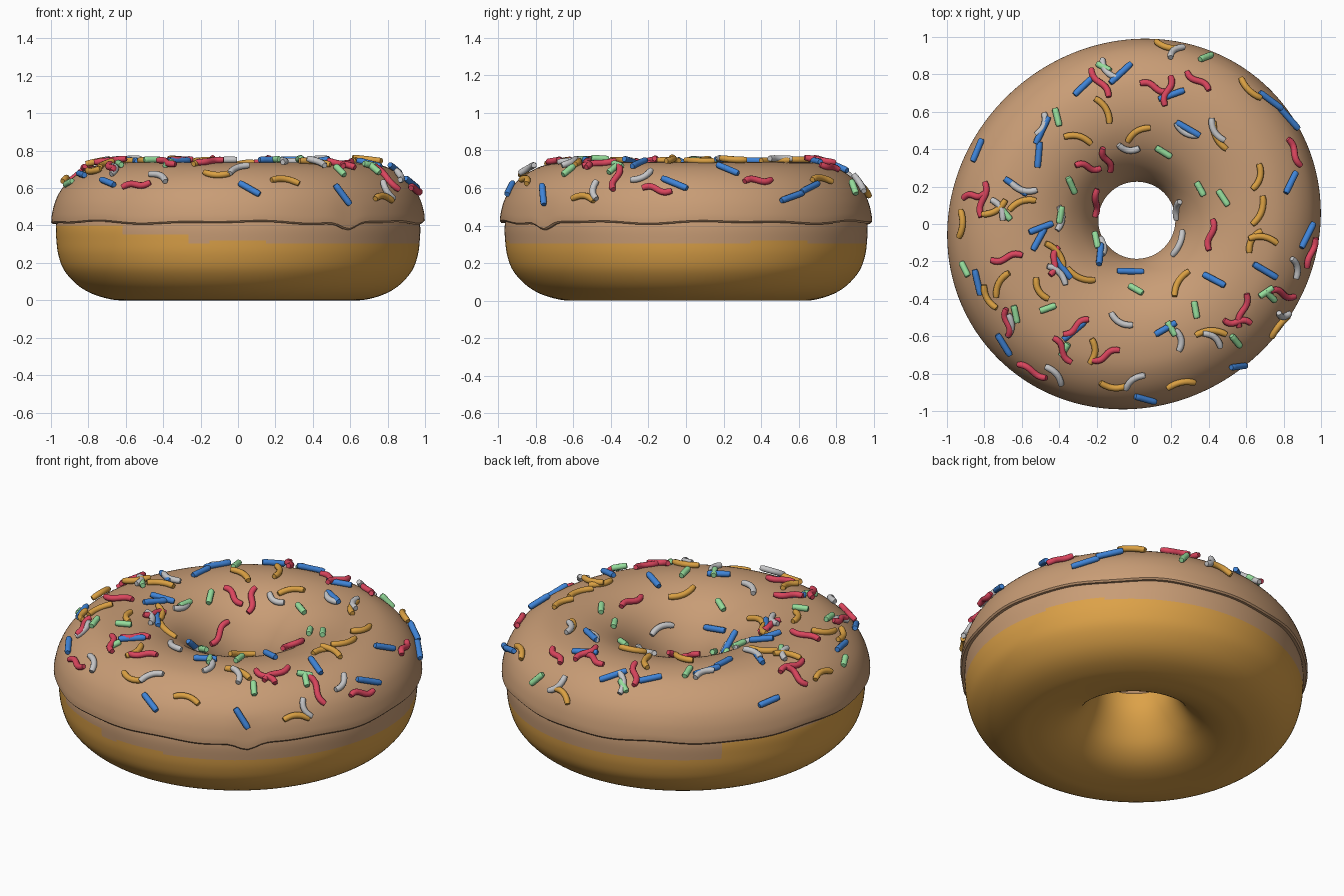
import bpy, bmesh, math, random
from mathutils import Vector, Matrix
from mathutils.bvhtree import BVHTree

if "Cube" in bpy.data.objects:
    bpy.data.objects.remove(bpy.data.objects["Cube"])

random.seed(4)
SEG = 160


def material(name, rgb):
    m = bpy.data.materials.new(name)
    m.diffuse_color = (*rgb, 1)
    m.use_nodes = True
    m.node_tree.nodes["Principled BSDF"].inputs["Base Color"].default_value = m.diffuse_color
    return m


TAN = material("tan_icing", (0.58, 0.335, 0.18))
GOLD = material("golden_dough", (0.72, 0.36, 0.065))
BLUE = material("blue", (0.05, 0.23, 0.68))
RED = material("red", (0.70, 0.06, 0.11))
ORANGE = material("amber", (0.70, 0.35, 0.055))
GREEN = material("mint_green", (0.30, 0.72, 0.33))
WHITE = material("pale_grey", (0.56, 0.56, 0.57))


def finish(bm, name, mats, angle=40):
    me = bpy.data.meshes.new(name)
    bm.to_mesh(me)
    ob = bpy.data.objects.new(name, me)
    bpy.context.collection.objects.link(ob)
    for m in mats:
        me.materials.append(m)
    bpy.ops.object.select_all(action='DESELECT')
    ob.select_set(True)
    bpy.context.view_layer.objects.active = ob
    bpy.ops.object.shade_smooth_by_angle(angle=math.radians(angle))
    return ob


def spline(pts, n, closed):
    # Catmull-Rom resampling of a profile
    out, c = [], len(pts)
    for i in range(c if closed else c - 1):
        if closed:
            q = [Vector(pts[(i + k) % c]) for k in (-1, 0, 1, 2)]
        else:
            q = [Vector(pts[min(max(i + k, 0), c - 1)]) for k in (-1, 0, 1, 2)]
        a, b, d, e = q
        for j in range(n):
            t = j / n
            out.append(0.5 * (2 * b + (d - a) * t + (2 * a - 5 * b + 4 * d - e) * t * t
                              + (3 * b - a - 3 * d + e) * t ** 3))
    if not closed:
        out.append(Vector(pts[-1]))
    return out


def warp(r, th, z):
    # slightly uneven ring: oval along the diagonal, hole a little off centre
    t = max(0, min(1, (r - 0.21) / 0.78))
    r += t * (0.03 * math.sin(2 * th) + 0.004 * math.cos(2 * th))
    return Vector((r * math.cos(th) + 0.015 * (1 - t),
                   r * math.sin(th) + 0.02 * (1 - t), z))


def wave(th):
    drip = math.exp(-((th - math.radians(308)) / 0.075) ** 2)
    return 0.005 * math.sin(7 * th) + 0.004 * math.sin(13 * th + 1) - 0.042 * drip


def revolve(prof, closed, wavy=False):
    bm = bmesh.new()
    rings = []
    for s in range(SEG):
        th = 2 * math.pi * s / SEG
        ring = []
        for r, z in prof:
            if wavy and r > 0.6:
                z += max(0, min(1, (0.56 - z) / 0.13)) * wave(th)
            ring.append(bm.verts.new(warp(r, th, z)))
        rings.append(ring)
    n = len(prof)
    for s in range(SEG):
        a, b = rings[s], rings[(s + 1) % SEG]
        for i in range(n if closed else n - 1):
            j = (i + 1) % n
            bm.faces.new((a[i], b[i], b[j], a[j]))
    bmesh.ops.recalc_face_normals(bm, faces=bm.faces)
    return bm


# Dough ring, with a pale band under the icing
dough = revolve(spline([(0.245, 0.48), (0.225, 0.42), (0.217, 0.37), (0.225, 0.28), (0.26, 0.19),
                        (0.32, 0.10), (0.40, 0.04), (0.50, 0.008), (0.60, 0), (0.68, 0.005),
                        (0.78, 0.035), (0.86, 0.085), (0.925, 0.16), (0.955, 0.24), (0.966, 0.32),
                        (0.968, 0.40), (0.95, 0.48), (0.91, 0.56), (0.83, 0.64), (0.70, 0.695),
                        (0.55, 0.695), (0.42, 0.65), (0.31, 0.57)], 5, True), True)
for f in dough.faces:
    c = f.calc_center_median()
    deg = math.degrees(math.atan2(c.y, c.x)) % 360
    low = 0.305 + 0.008 * math.sin(math.radians(3 * deg))
    if 137 < deg < 232:
        low = 0.395
    elif 232 <= deg < 254:
        low = 0.35
    f.material_index = int(c.z > low and c.xy.length > 0.6)
finish(dough, "dough", [GOLD, TAN])

# Icing shell with a wavy lip
crown = spline([(0.993, 0.422), (0.990, 0.46), (0.972, 0.53), (0.935, 0.60), (0.87, 0.665),
                (0.78, 0.715), (0.68, 0.735), (0.58, 0.735), (0.48, 0.715), (0.38, 0.67),
                (0.30, 0.60), (0.245, 0.52), (0.215, 0.45), (0.206, 0.40), (0.222, 0.375)], 4, False)
icing = revolve([Vector((0.955, 0.417)), Vector((0.985, 0.413))] + crown, False, True)
tree = BVHTree.FromBMesh(icing)
finish(icing, "icing", [TAN])

# Sprinkles: (x, y, turn) in hundredths of a unit and degrees
RAD = 0.0175


def sprinkles(name, mat, length, bend, spots):
    bm = bmesh.new()
    steps, sides = 10, 10
    for x, y, turn in spots:
        hit, nor, _, _ = tree.ray_cast(Vector((x / 100, y / 100, 2)), Vector((0, 0, -1)))
        if hit is None:
            continue
        if nor.z < 0:
            nor = -nor
        a = math.radians(turn)
        ax = Vector((math.cos(a), math.sin(a), 0))
        ax = (ax - nor * ax.dot(nor)).normalized()
        ay = nor.cross(ax)
        mid = hit + nor * random.uniform(0.008, 0.022)
        ln = length * random.uniform(0.88, 1.12)
        flip = random.choice((-1, 1))
        path = [Vector(((k / steps - 0.5) * ln, flip * bend(2 * k / steps - 1))) for k in range(steps + 1)]
        rings = []
        for k, p in enumerate(path):
            d = (path[min(k + 1, steps)] - path[max(k - 1, 0)]).normalized()
            side = ax * -d.y + ay * d.x
            along = ax * d.x + ay * d.y
            rr = RAD * (0.8 if k in (0, steps) else 1)
            c = mid + ax * p.x + ay * p.y
            rings.append([bm.verts.new(c + rr * (side * math.cos(t) + nor * math.sin(t)))
                          for t in (2 * math.pi * i / sides for i in range(sides))])
        for r0, r1 in zip(rings, rings[1:]):
            for i in range(sides):
                j = (i + 1) % sides
                bm.faces.new((r0[i], r0[j], r1[j], r1[i]))
        bm.faces.new(rings[0][::-1])
        bm.faces.new(rings[-1])
    bmesh.ops.recalc_face_normals(bm, faces=bm.faces)
    finish(bm, name, [mat], 50)


def straight(t):
    return 0


def arc(t):
    return 0.024 * (0.5 - t * t)


def ess(t):
    return 0.014 * math.sin(math.pi * t)


sprinkles("blue_sprinkles", BLUE, 0.145, straight, [
    (-83, 39, 80), (-27, 73, 48), (-7, 80, 50), (20, 69, 20), (72, 65, -15), (82, 56, -20),
    (83, 22, 55), (92, -6, 45), (70, -25, -30), (43, -30, -28), (-49, 50, 65), (-51, 37, 85),
    (29, 51, -30), (-50, -2, 20), (-51, -8, 60), (-2, -26, 8), (-19, -17, 60), (-32, -57, 40),
    (-69, -64, -70), (-83, -31, -80), (55, -75, -40), (6, -93, -45), (-63, 20, -35),
    (-39, -23, -50), (17, -56, 30)])
sprinkles("red_sprinkles", RED, 0.17, ess, [
    (-18, 75, -60), (11, 73, -15), (18, 71, 80), (34, 76, -45), (85, 38, -60), (-25, 31, -15),
    (-15, 35, -70), (-22, 12, -60), (42, -6, 85), (-85, 15, 5), (-80, 13, 85), (-68, -18, 8),
    (-67, -52, 85), (-38, -67, -55), (-31, -55, 30), (-15, -70, 20), (58, -46, 80),
    (55, -52, -10), (-54, -78, -15), (-43, -20, 70), (79, -37, -20), (93, -15, 65)])
sprinkles("amber_sprinkles", ORANGE, 0.15, arc, [
    (17, 94, -50), (61, 71, -50), (-16, 61, -60), (-30, 46, -15), (2, 49, 35), (45, 47, -65),
    (67, 7, 70), (66, 25, 75), (69, -8, -10), (25, -32, 65), (-50, -35, -60), (-29, -28, -20),
    (-42, -16, -50), (-74, 8, 30), (-60, 11, 20), (-91, 0, 85), (-71, -32, 60), (-77, -39, -60),
    (-22, -68, 85), (-11, -86, -8), (25, -85, 5), (41, -58, 0), (77, -54, 40), (64, -9, 60)])
sprinkles("green_sprinkles", GREEN, 0.09, straight, [
    (-16, 83, -40), (-41, 57, -75), (-34, 21, -60), (16, 39, -35), (36, 19, -60), (48, 14, -55),
    (-69, 6, -50), (-90, -24, -50), (-63, -48, -80), (-46, -45, 20), (1, -36, -40),
    (33, -46, -80), (20, -56, -60), (72, -38, -40), (54, -62, -50), (-21, -9, 75),
    (-37, -67, 60), (-40, 5, 80), (70, -36, 30), (38, 88, 50)])
sprinkles("pale_sprinkles", WHITE, 0.13, arc, [
    (-14, 82, -60), (-49, 53, 70), (-3, 41, -15), (28, 50, -30), (44, 50, -60), (24, 8, 35),
    (25, -11, 80), (-59, 19, -15), (-40, 3, 85), (-41, -27, -45), (-7, -52, -30), (0, -83, 45),
    (-42, -80, -60), (42, -61, -40), (85, -23, -60), (79, -48, -25), (-72, 8, -60),
    (-66, -54, 80), (24, -62, -80), (-18, -13, 60), (22, 91, 60)])
